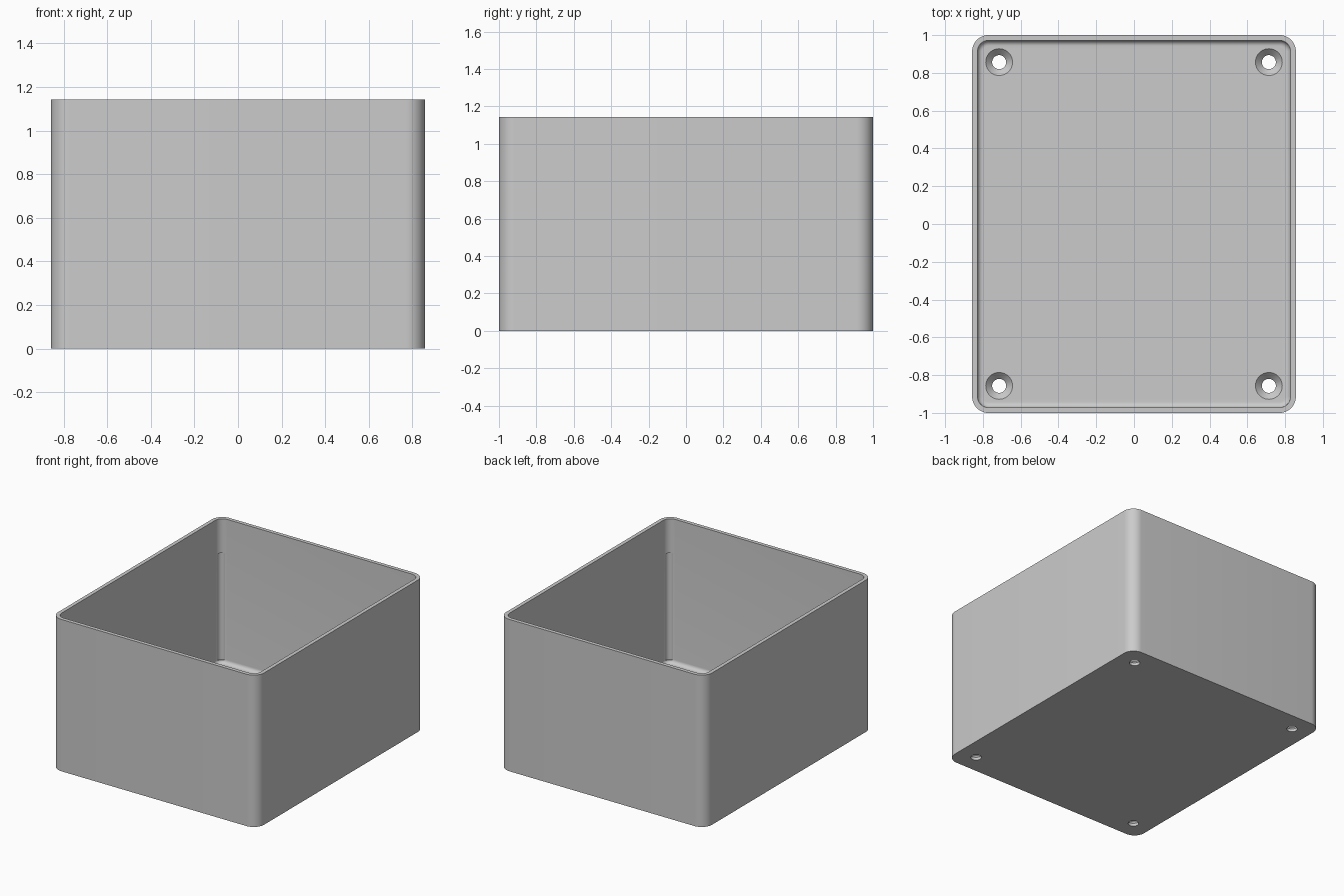
import bpy, bmesh, math

cube = bpy.data.objects.get("Cube")
if cube:
    bpy.data.objects.remove(cube, do_unlink=True)

HALF_X, HALF_Y, HEIGHT = 0.857, 1.0, 1.143
WALL, FLOOR, CORNER, FILLET = 0.0286, 0.057, 0.086, 0.0286
SEGMENTS = 12

grey = bpy.data.materials.new("light grey plastic")
grey.use_nodes = True
colour = (0.6, 0.6, 0.6, 1)
grey.diffuse_color = colour
grey.node_tree.nodes["Principled BSDF"].inputs["Base Color"].default_value = colour


def rounded_ring(bm, inset, z):
    """Rounded rectangle of vertices, inset from the outer outline."""
    r = CORNER - inset
    verts = []
    for quarter, (sx, sy) in enumerate([(1, 1), (-1, 1), (-1, -1), (1, -1)]):
        for i in range(SEGMENTS + 1):
            a = (quarter + i / SEGMENTS) * math.pi / 2
            verts.append(bm.verts.new((sx * (HALF_X - CORNER) + r * math.cos(a),
                                       sy * (HALF_Y - CORNER) + r * math.sin(a), z)))
    return verts


def circle_ring(bm, x, y, radius, z, count=40):
    return [bm.verts.new((x + radius * math.cos(i * math.tau / count),
                          y + radius * math.sin(i * math.tau / count), z))
            for i in range(count)]


def skin(bm, rings):
    """Bridge a stack of rings and cap both ends."""
    for a, b in zip(rings, rings[1:]):
        n = len(a)
        for i in range(n):
            j = (i + 1) % n
            bm.faces.new((a[i], a[j], b[j], b[i]))
    bm.faces.new(rings[0][::-1])
    bm.faces.new(rings[-1])


def finish(bm, name):
    bmesh.ops.recalc_face_normals(bm, faces=bm.faces)
    mesh = bpy.data.meshes.new(name)
    bm.to_mesh(mesh)
    bm.free()
    mesh.materials.append(grey)
    obj = bpy.data.objects.new(name, mesh)
    bpy.context.scene.collection.objects.link(obj)
    return obj


# Open box: outside, rim, inside wall, floor fillet
bm = bmesh.new()
levels = [(0, 0), (0, HEIGHT), (WALL, HEIGHT)]
for i in range(9):
    a = i / 8 * math.pi / 2
    levels.append((WALL + FILLET * (1 - math.cos(a)), FLOOR + FILLET * (1 - math.sin(a))))
skin(bm, [rounded_ring(bm, inset, z) for inset, z in levels])
box = finish(bm, "open_box")

# Countersunk screw holes and shallow corner grooves
bm = bmesh.new()
corner_reach = (CORNER - WALL) * math.sqrt(0.5) - 0.014
for sx in (-1, 1):
    for sy in (-1, 1):
        x, y = sx * 0.714, sy * 0.857
        profile = [(0.037, -0.05), (0.037, 0.022), (0.071, FLOOR), (0.071, FLOOR + 0.01)]
        skin(bm, [circle_ring(bm, x, y, r, z) for r, z in profile])
        x = sx * (HALF_X - CORNER + corner_reach)
        y = sy * (HALF_Y - CORNER + corner_reach)
        skin(bm, [circle_ring(bm, x, y, 0.031, z) for z in (0.08, 0.885)])
cutter = finish(bm, "hole_cutter")
cutter.hide_render = True

cut = box.modifiers.new("holes", "BOOLEAN")
cut.operation = "DIFFERENCE"
cut.solver = "EXACT"
cut.object = cutter

# Bake the cut, then drop the cutter
bpy.context.view_layer.update()
depsgraph = bpy.context.evaluated_depsgraph_get()
baked = bpy.data.meshes.new_from_object(box.evaluated_get(depsgraph))
box.modifiers.clear()
box.data = baked
bpy.data.objects.remove(cutter, do_unlink=True)

# Smooth corners, crisp edges
bpy.ops.object.select_all(action="DESELECT")
box.select_set(True)
bpy.context.view_layer.objects.active = box
bpy.ops.object.shade_smooth_by_angle(angle=math.radians(30))
